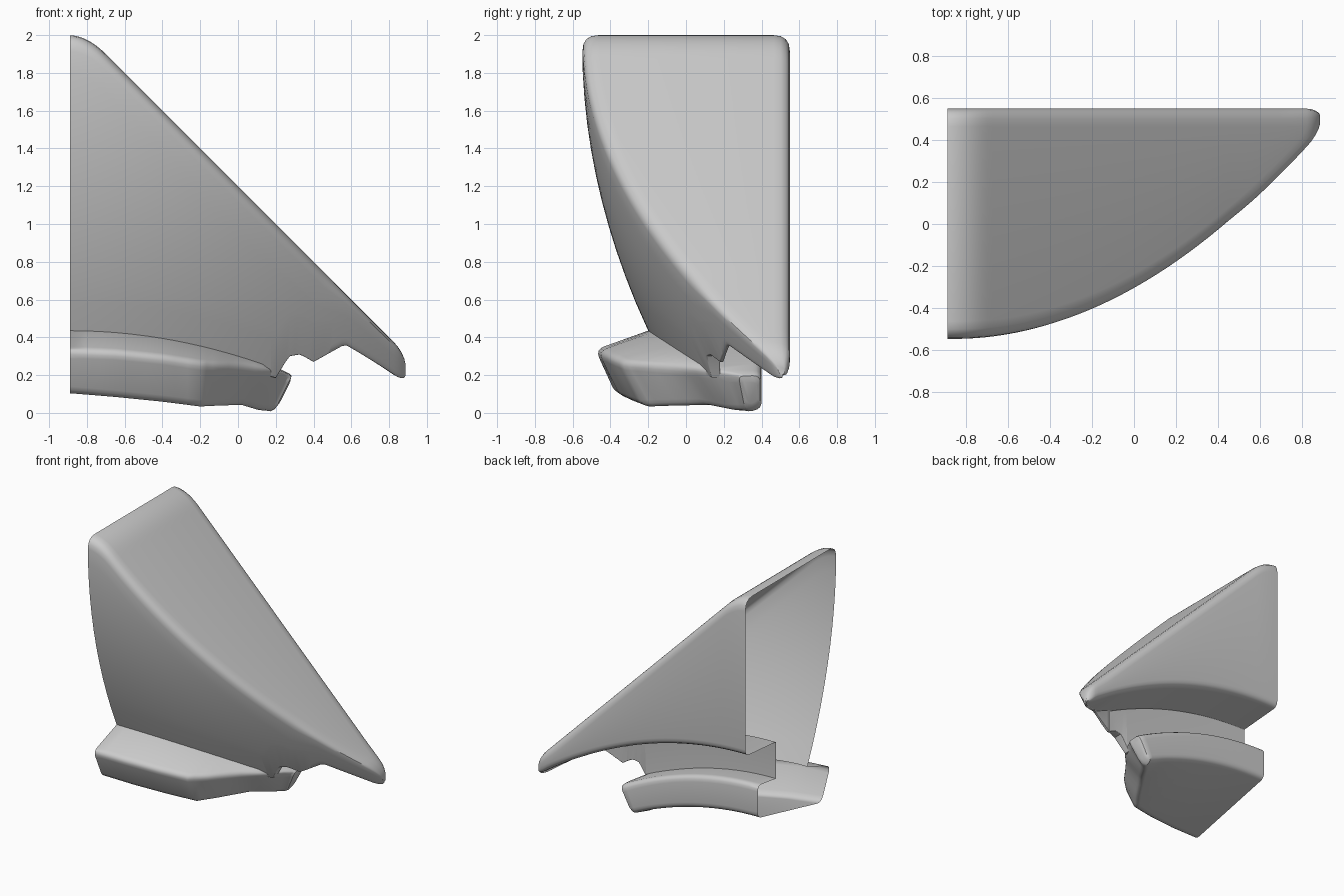
import bpy, bmesh
from mathutils import Vector

if "Cube" in bpy.data.objects:
    bpy.data.objects.remove(bpy.data.objects["Cube"])

CUT = -0.89            # open cut side
BACK = 0.55


def span(x):
    return max(0.0, x - CUT)


def front_y(x, z):     # curved front wall
    return -0.55 + 0.152 * (1.95 - z) ** 2 + 0.18 * span(x) ** 2


def top_z(x):          # flat peak rolling into the 45 degree slope
    if x < -0.9:
        return 2.0
    return 2 - (x + 0.9) ** 2 / 0.4 if x < -0.7 else 1.2 - x


def crease_z(x):       # where the wall meets the lower ledge
    return 0.435 - 0.17 * span(x) ** 2


def under_z(x, y):     # arched underside of the upper body
    return 0.8 - 0.196 * span(x) ** 2 - 0.08 * (BACK - y)


def neck_z(x):         # lower limit of the neck, with its notch
    if x < 0.2:
        return crease_z(x) - 0.05
    pts = [(0.2, 0.185), (0.27, 0.30), (0.33, 0.31), (0.4, 0.27), (0.57, 0.365)]
    for (a, za), (b, zb) in zip(pts, pts[1:]):
        if x <= b:
            return za + (zb - za) * (x - a) / (b - a)
    return under_z(x, 0.4) - 0.01


def fillet(corners, n=5):
    """Round a closed outline; corners are (point, radius or None)."""
    out = []
    m = len(corners)
    for i, (p, r) in enumerate(corners):
        if r is None:
            out.append(p.copy())
            continue
        da = corners[i - 1][0] - p
        db = corners[(i + 1) % m][0] - p
        a = p + da.normalized() * min(r, 0.45 * da.length)
        b = p + db.normalized() * min(r, 0.45 * db.length)
        for k in range(n):
            t = k / (n - 1)
            out.append(a * (1 - t) ** 2 + p * (2 * t * (1 - t)) + b * t * t)
    return out


def shrink(ring, k, dx=0.0):
    c = sum(ring, Vector()) / len(ring)
    return [c + (p - c) * k + Vector((dx, 0, 0)) for p in ring]


def loft(name, rings):
    bm = bmesh.new()
    vs = [[bm.verts.new(p) for p in ring] for ring in rings]
    n = len(vs[0])
    for a, b in zip(vs, vs[1:]):
        for i in range(n):
            j = (i + 1) % n
            bm.faces.new((a[i], a[j], b[j], b[i]))
    bm.faces.new(vs[0])
    bm.faces.new(vs[-1])
    bmesh.ops.recalc_face_normals(bm, faces=bm.faces[:])
    me = bpy.data.meshes.new(name)
    bm.to_mesh(me)
    bm.free()
    ob = bpy.data.objects.new(name, me)
    bpy.context.collection.objects.link(ob)
    return ob


# Upper body and neck: one rounded section per x station
def body_ring(x):
    V = lambda y, z: Vector((x, y, z))
    zt, zn = top_z(x), neck_z(x)
    h = zt - zn
    yi = max(0.18, front_y(x, zn) + 0.02)
    zi = max(under_z(x, yi), zn + 0.008)
    tip = x > 0.5
    c = [(V(front_y(x, zn), zn), 0.04 if tip else 0.006)]
    e = min(0.2, 0.4 * h)
    lo, hi = zn + e, zt - e
    for k in range(10):
        z = lo + (hi - lo) * k / 9
        c.append((V(front_y(x, z), z), None))
    c += [(V(front_y(x, zt), zt), 0.085), (V(BACK, zt), 0.085),
          (V(BACK, under_z(x, BACK)), 0.05),
          (V(yi, zi), 0.006), (V(yi, zn), 0.006)]
    return fillet(c)


xs = [-1.0, -0.94] + [-0.9 + 0.025 * k for k in range(70)]
rings = [body_ring(x) for x in xs]
for x, k in ((0.845, 0.97), (0.865, 0.86), (0.88, 0.65), (0.887, 0.4)):
    rings.append(shrink(body_ring(x), k))
body = loft("curved_wedge_shell", rings)

# Lower block: x, ridge y, ridge z, foot x, foot y, foot z
stations = [
    (-1.0, -0.48, 0.34, -1.0, -0.375, 0.10),
    (-0.89, -0.48, 0.335, -0.89, -0.37, 0.095),
    (-0.65, -0.465, 0.325, -0.65, -0.34, 0.075),
    (-0.4, -0.415, 0.30, -0.4, -0.285, 0.05),
    (-0.2, -0.345, 0.27, -0.2, -0.22, 0.025),
    (-0.1, -0.25, 0.26, -0.11, -0.10, 0.03),
    (0.05, -0.05, 0.24, 0.02, 0.10, 0.035),
    (0.17, 0.09, 0.22, 0.11, 0.24, 0.005),
    (0.27, 0.27, 0.20, 0.17, 0.31, 0.0),
]


def block_ring(s):
    x, ry, rz, fx, fy, fz = s
    zc = crease_z(x)
    return fillet([
        (Vector((fx, fy, fz)), 0.05),
        (Vector((x, ry, rz)), 0.05),
        (Vector((x, max(front_y(x, zc), ry + 0.03), zc)), None),
        (Vector((x, 0.4, 0.52 - 0.23 * span(x) ** 2)), 0.05),
        (Vector((fx, 0.4, max(0.015, 0.27 - 0.22 * span(fx) ** 2))), 0.04),
    ])


def between(a, b, t):
    return tuple(p + (q - p) * t for p, q in zip(a, b))


rings = []
for a, b in zip(stations, stations[1:]):
    rings += [block_ring(between(a, b, t)) for t in (0, 1 / 3, 2 / 3)]
last = block_ring(stations[-1])
rings += [last, shrink(last, 0.88, 0.018), shrink(last, 0.6, 0.026)]
block = loft("lower_block", rings)

# Merge into one shell, then open the cut side
mod = body.modifiers.new("join", 'BOOLEAN')
mod.operation = 'UNION'
mod.solver = 'EXACT'
mod.object = block
dg = bpy.context.evaluated_depsgraph_get()
bm = bmesh.new()
bm.from_object(body, dg)
body.modifiers.clear()
bmesh.ops.bisect_plane(bm, geom=bm.verts[:] + bm.edges[:] + bm.faces[:],
                       plane_co=(CUT, 0, 0), plane_no=(-1, 0, 0), clear_outer=True)
bm.to_mesh(body.data)
bm.free()
bpy.data.objects.remove(block)

# Single plain grey
mat = bpy.data.materials.new("plain_grey")
mat.diffuse_color = (0.6, 0.6, 0.6, 1)
mat.use_nodes = True
mat.node_tree.nodes["Principled BSDF"].inputs["Base Color"].default_value = mat.diffuse_color
body.data.materials.clear()
body.data.materials.append(mat)
for p in body.data.polygons:
    p.material_index = 0

bpy.context.view_layer.objects.active = body
body.select_set(True)
bpy.ops.object.shade_smooth_by_angle(angle=0.6)
